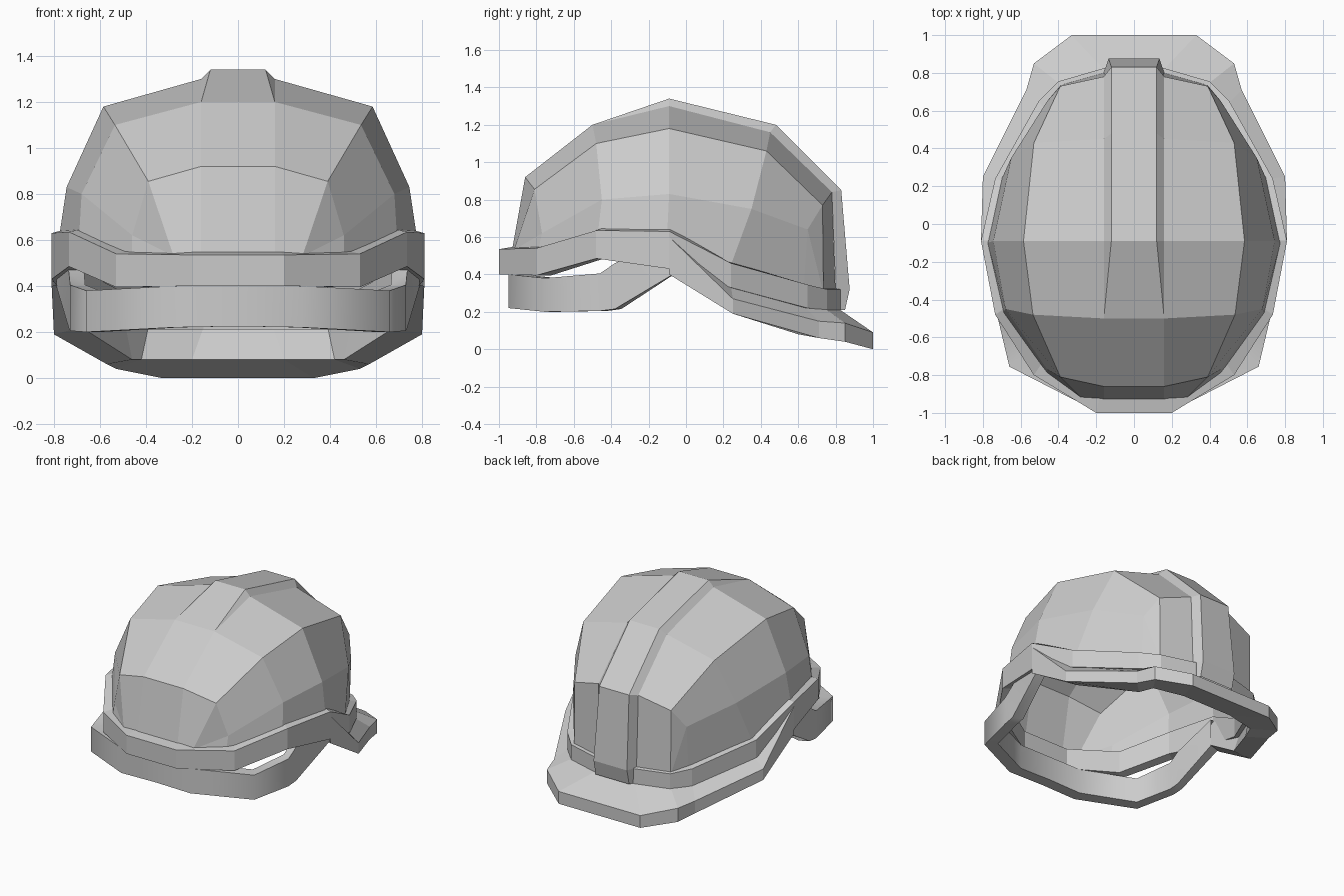
import bpy, bmesh, math

if "Cube" in bpy.data.objects:
    bpy.data.objects.remove(bpy.data.objects["Cube"])


def loft(name, rows, closed=False):
    """Skin equal-length rows of points (right half only), then mirror across x."""
    bm = bmesh.new()
    grid = [[bm.verts.new(p) for p in row] for row in rows]
    n = len(rows[0])
    for a, b in zip(grid, grid[1:]):
        for i in range(n if closed else n - 1):
            j = (i + 1) % n
            bm.faces.new((a[i], a[j], b[j], b[i]))
    bmesh.ops.remove_doubles(bm, verts=bm.verts[:], dist=0.001)
    bmesh.ops.recalc_face_normals(bm, faces=bm.faces[:])
    me = bpy.data.meshes.new(name)
    bm.to_mesh(me)
    bm.free()
    ob = bpy.data.objects.new(name, me)
    bpy.context.collection.objects.link(ob)
    mirror = ob.modifiers.new("mirror", 'MIRROR')
    mirror.use_clip = True
    return ob


def band_section(x, y, top, bottom, inset, lift=0.0):
    """Four-cornered band section, inner side scaled toward the centre."""
    k = 1 - inset
    return [(x, y, top), (x, y, bottom),
            (x * k, y * k, bottom), (x * k, y * k, top + lift)]


# Dome shell: crown line, shoulder edge, mid side, lower rim (front to back)
crown = [(-.93, .53), (-.86, .92), (-.5, 1.2), (-.09, 1.3), (.45, 1.16), (.78, .84), (.80, .30)]
front, back = (.28, -.92, .53), (.39, .735, .30)
shoulder = [front, (.39, -.81, .855), (.535, -.48, 1.1), (.585, -.09, 1.18),
            (.53, .43, 1.06), (.39, .73, .77), back]
side = [front, (.46, -.77, .62), (.68, -.45, .80), (.745, -.09, .83),
        (.65, .35, .75), (.46, .65, .64), back]
rim = [front, (.46, -.79, .53), (.69, -.47, .63), (.775, -.1, .63),
       (.70, .24, .45), (.46, .63, .33), back]
loft("dome_shell", [[(0, y, z) for y, z in crown], [(.16, y, z) for y, z in crown],
                    shoulder, side, rim])

# Raised ridge over the crown and down the back
ridge = [(.16, -.5, 1.2), (.12, -.09, 1.34), (.12, .48, 1.2),
         (.12, .83, .85), (.135, .875, .32), (.135, .85, .21)]
base = [(.16, y, z) for y, z in crown[2:6]] + [(.16, .80, .32), (.16, .80, .21)]
loft("crown_ridge", [[(0, y, z) for _, y, z in ridge], ridge, base])

# Brow band wrapping the whole dome
loft("brow_band", [band_section(*s) for s in (
    (0, -1, .535, .40, .09, .015), (.2, -1, .535, .40, .09, .015),
    (.53, -.80, .54, .395, .10, .015), (.735, -.48, .635, .485, .09, .015),
    (.81, -.09, .63, .43, .07, .015), (.735, .24, .46, .33, .07, .01),
    (.505, .65, .345, .22, .08, .01), (.40, .755, .32, .21, .07, .01),
    (.16, .825, .32, .21, .06, .01), (0, .825, .32, .21, .06, .01))], closed=True)

# Neck guard flaring out at the back
outer = [(.81, -.09, .60, .40), (.80, .25, .27, .19), (.57, .71, .15, .06),
         (.53, .85, .14, .04), (.33, 1, .09, 0), (0, 1, .09, 0)]
inner_low = [(.72, -.09, .42), (.68, .22, .22), (.46, .60, .08),
             (.42, .70, .08), (.2, .75, .08), (0, .75, .08)]
inner_top = [(.75, -.09, .62), (.71, .24, .34), (.49, .63, .23),
             (.39, .74, .22), (.15, .81, .22), (0, .81, .22)]
loft("neck_guard", [[(x, y, t), (x, y, b), lo, hi] for (x, y, t, b), lo, hi
                    in zip(outer, inner_low, inner_top)], closed=True)

# Lower front strap, running up to the neck guard at the sides
strap = loft("front_strap", [band_section(*s) for s in (
    (0, -.95, .40, .225, .09), (.28, -.95, .40, .22, .09),
    (.66, -.755, .38, .20, .09), (.73, -.46, .405, .205, .09),
    (.735, -.38, .46, .215, .09), (.79, -.07, .60, .40, .09))], closed=True)
bpy.ops.object.select_all(action='DESELECT')
strap.select_set(True)
bpy.context.view_layer.objects.active = strap
bpy.ops.object.shade_smooth_by_angle(angle=math.radians(60))
